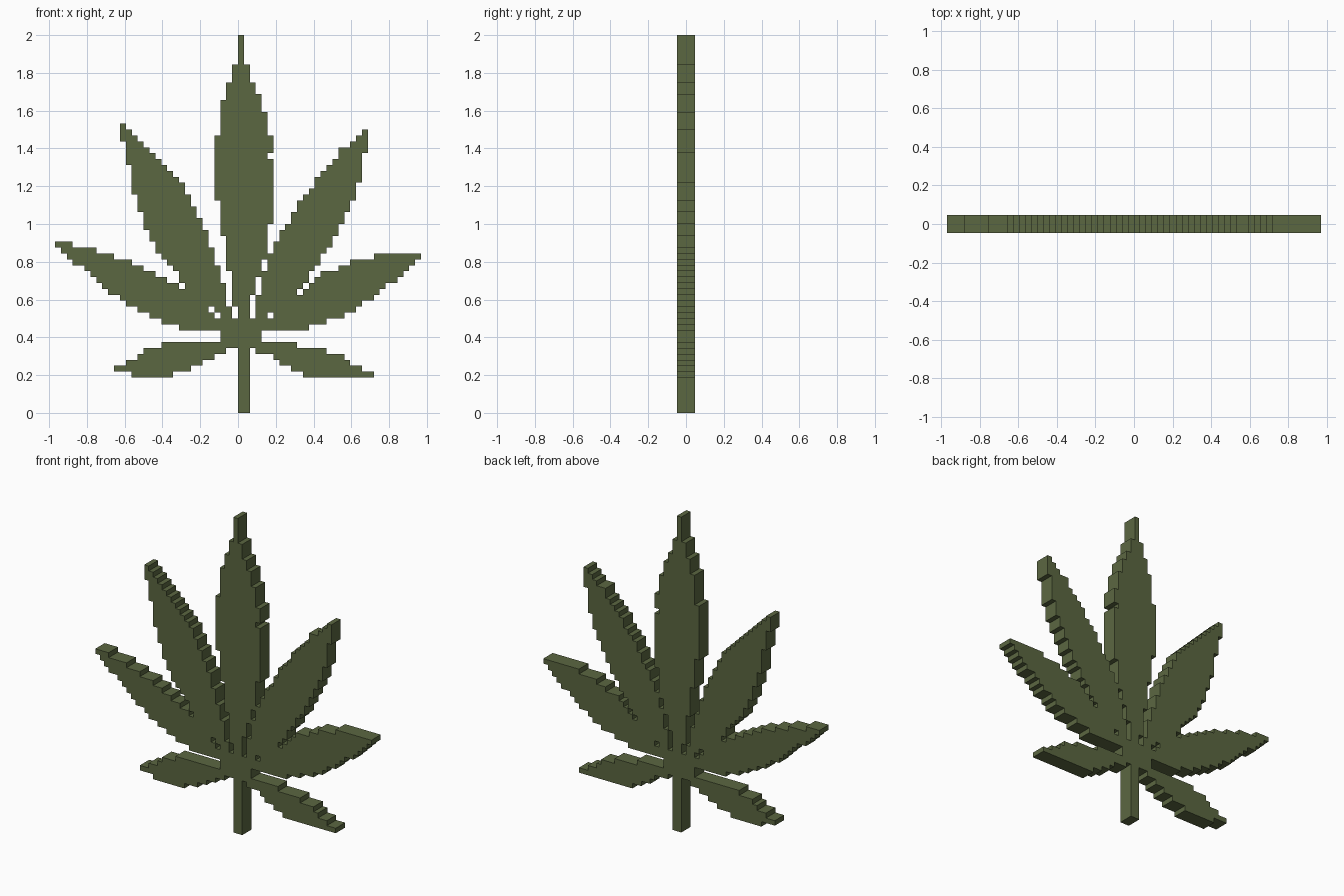
import bpy, bmesh, math
from mathutils import Vector

if "Cube" in bpy.data.objects:
    bpy.data.objects.remove(bpy.data.objects["Cube"])

CELL = 1 / 32          # size of one block
HALF = 1.5 * CELL      # half of the leaf thickness
STATIONS = (0, .2, .45, .7, .9, 1)   # places along a leaflet where widths are given
END = .02              # half width at both ends of a leaflet

green = bpy.data.materials.new("olive_green")
green.diffuse_color = (0.105, 0.135, 0.053, 1)
green.use_nodes = True
green.node_tree.nodes["Principled BSDF"].inputs["Base Color"].default_value = green.diffuse_color

# Boxes in block units: first column, last column, first row, last row
BOXES = {"stem": (0, 1, 0, 17), "hub": (-3, 3, 11, 15)}

# Base, tip, widths left of the midrib, widths right of the midrib
LEAFLETS = {
    "centre_leaflet": ((.0156, .5), (.0156, 2),
                       (.07, .13, .115, .03), (.12, .17, .14, .03)),
    "upper_left_leaflet": ((-.05, .5), (-.61, 1.49),
                           (.1, .148, .113, .043), (.078, .13, .13, .068)),
    "upper_right_leaflet": ((.11, .5), (.675, 1.46),
                            (.102, .124, .11, .073), (.105, .125, .118, .053)),
    "middle_left_leaflet": ((-.09, .45), (-.95, .895),
                            (.1, .12, .088, .04), (.081, .1, .08, .04)),
    "middle_right_leaflet": ((.11, .445), (.95, .83),
                             (.058, .121, .105, .058), (.093, .122, .094, .045)),
    "lower_left_leaflet": ((-.03, .36), (-.65, .235),
                           (.048, .083, .087, .04), (.04, .07, .067, .018)),
    "lower_right_leaflet": ((.08, .36), (.71, .205),
                            (.047, .06, .053, .02), (.043, .088, .066, .034)),
}


def width(t, values):
    """Smooth width along the midrib through the given stations."""
    w = (END, *values, END)
    t = min(max(t, 0), 1)
    n = max(i for i in range(len(w) - 1) if STATIONS[i] <= t)

    def slope(i):
        a, b = max(i - 1, 0), min(i + 1, len(w) - 1)
        return (w[b] - w[a]) / (STATIONS[b] - STATIONS[a])

    h = STATIONS[n + 1] - STATIONS[n]
    f = (t - STATIONS[n]) / h
    g = 1 - f
    return (w[n] * (1 + 2 * f) * g * g + w[n + 1] * (3 - 2 * f) * f * f
            + h * (slope(n) * f * g * g - slope(n + 1) * f * f * g))


def in_leaflet(point, base, tip, left, right):
    base, tip = Vector(base), Vector(tip)
    axis = tip - base
    length = axis.length
    axis.normalize()
    t = (point - base).dot(axis) / length
    side = (point - base).dot(Vector((-axis.y, axis.x)))
    return 0 <= t <= 1.02 and -width(t, right) < side < width(t, left)


# Give every block to the first part that covers it
owner = {}
for name, (c0, c1, r0, r1) in BOXES.items():
    for i in range(c0, c1 + 1):
        for k in range(r0, r1 + 1):
            owner.setdefault((i, k), name)
for name, shape in LEAFLETS.items():
    for i in range(-31, 31):
        for k in range(6, 64):
            if in_leaflet(Vector(((i + .5) * CELL, (k + .5) * CELL)), *shape):
                owner.setdefault((i, k), name)
owner.pop((5, 43), None)   # small notch in the centre leaflet


def build(name):
    """Flat block slab with walls only along the outside of the leaf."""
    bm = bmesh.new()

    def quad(*pts):
        bm.faces.new([bm.verts.new((x * CELL, y, z * CELL)) for x, y, z in pts])

    for (i, k), part in owner.items():
        if part != name:
            continue
        corners = [(i, k), (i + 1, k), (i + 1, k + 1), (i, k + 1)]
        quad(*[(x, -HALF, z) for x, z in corners])
        quad(*[(x, HALF, z) for x, z in reversed(corners)])
        for n, (dx, dz) in enumerate([(0, -1), (1, 0), (0, 1), (-1, 0)]):
            if (i + dx, k + dz) not in owner:
                (ax, az), (bx, bz) = corners[n], corners[(n + 1) % 4]
                quad((ax, -HALF, az), (ax, HALF, az), (bx, HALF, bz), (bx, -HALF, bz))
    bmesh.ops.remove_doubles(bm, verts=bm.verts, dist=1e-4)
    bmesh.ops.dissolve_limit(bm, angle_limit=math.radians(1),
                             verts=bm.verts, edges=bm.edges)
    mesh = bpy.data.meshes.new(name)
    bm.to_mesh(mesh)
    bm.free()
    mesh.materials.append(green)
    bpy.context.collection.objects.link(bpy.data.objects.new(name, mesh))


for part_name in (*BOXES, *LEAFLETS):
    build(part_name)
